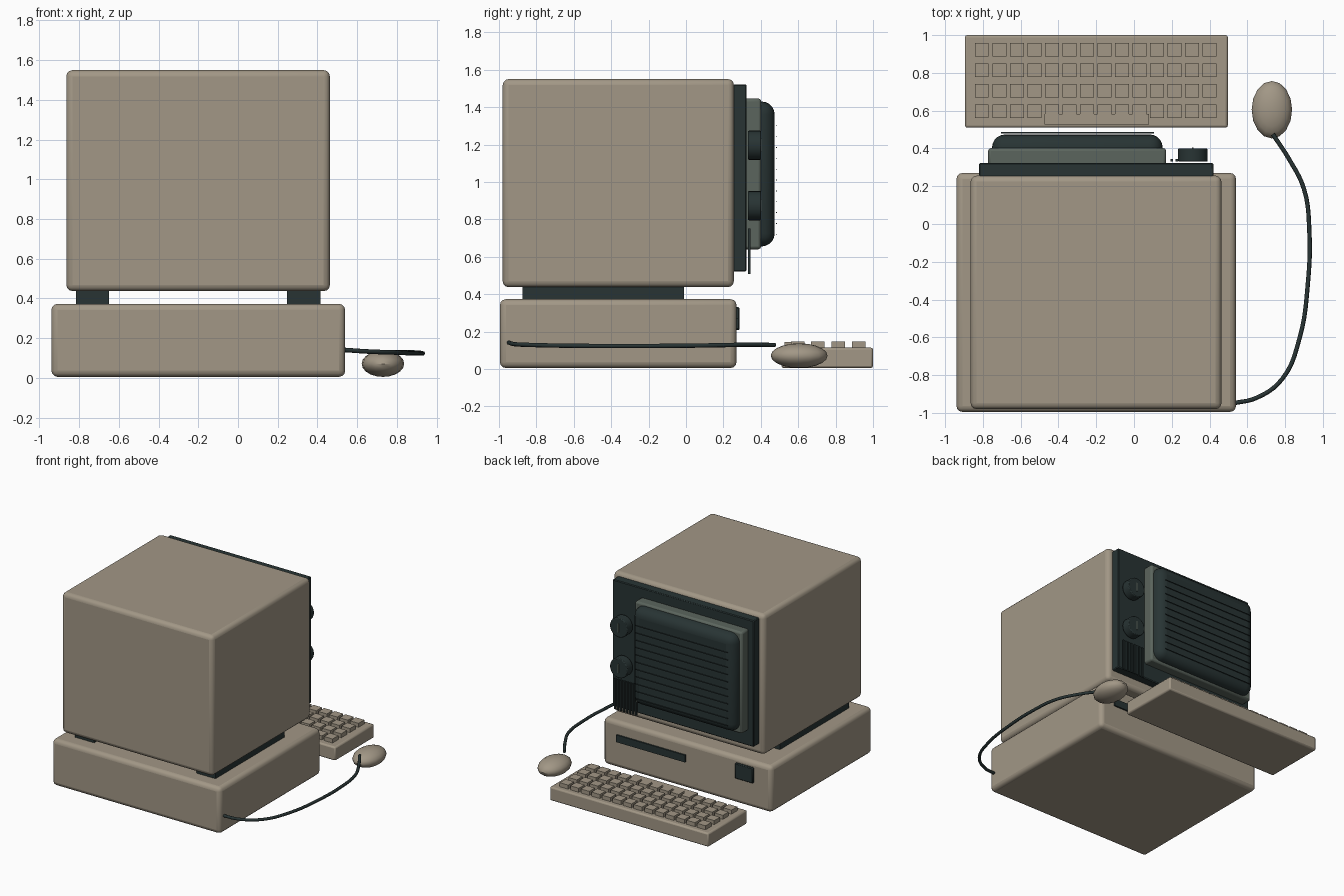
import bpy
import math

if "Cube" in bpy.data.objects:
    bpy.data.objects.remove(bpy.data.objects["Cube"])


def material(name, rgb):
    m = bpy.data.materials.new(name)
    m.diffuse_color = (*rgb, 1)
    m.use_nodes = True
    m.node_tree.nodes["Principled BSDF"].inputs["Base Color"].default_value = m.diffuse_color
    return m


BEIGE = material("warm beige plastic", (0.36, 0.31, 0.238))
DARK = material("dark slate plastic", (0.021, 0.034, 0.034))
GREY = material("grey green trim", (0.105, 0.13, 0.11))


def finish(ob, name, mat, smooth=True):
    ob.name = name
    ob.data.materials.append(mat)
    if smooth:
        bpy.ops.object.shade_smooth_by_angle(angle=math.radians(35))
    return ob


def box(name, x, y, z, mat, bevel=0.0, segments=3):
    """Box from min/max ranges with optional rounded edges."""
    bpy.ops.mesh.primitive_cube_add(
        size=1, location=[(a + b) / 2 for a, b in (x, y, z)])
    ob = bpy.context.object
    ob.scale = [b - a for a, b in (x, y, z)]
    bpy.ops.object.transform_apply(location=False, rotation=False, scale=True)
    if bevel:
        mod = ob.modifiers.new("rounding", 'BEVEL')
        mod.width = bevel
        mod.segments = segments
        mod.limit_method = 'NONE'
    return finish(ob, name, mat, bool(bevel))


# Computer case and monitor housing
box("computer_case", (-0.94, 0.54), (-0.995, 0.27), (0.005, 0.373), BEIGE, 0.032)
box("monitor_housing", (-0.865, 0.463), (-0.98, 0.256), (0.437, 1.55), BEIGE, 0.032)

# Rails between case and monitor
for side, x in (("left", (-0.817, -0.65)), ("right", (0.247, 0.415))):
    box(f"monitor_rail_{side}", x, (-0.875, -0.01), (0.36, 0.45), DARK)

# Screen assembly
box("bezel_panel", (-0.82, 0.42), (0.22, 0.323), (0.52, 1.522), DARK, 0.006, 1)
box("screen_frame", (-0.772, 0.17), (0.30, 0.402), (0.64, 1.446), GREY, 0.015, 2)
box("screen_glass", (-0.752, 0.152), (0.29, 0.474), (0.655, 1.43), DARK, 0.07, 5)
for i in range(11):
    z = 0.72 + i * 0.058
    box(f"scan_line_{i + 1}", (-0.705, 0.105), (0.480, 0.486), (z - 0.002, z + 0.002), DARK)

# Control knobs with pointer marks
for i, z in enumerate((0.873, 1.196)):
    bpy.ops.mesh.primitive_cylinder_add(
        vertices=24, radius=0.078, depth=0.07, location=(0.311, 0.366, z),
        rotation=(math.pi / 2, 0, 0))
    knob = bpy.context.object
    mod = knob.modifiers.new("rim", 'BEVEL')
    mod.width = 0.006
    mod.segments = 2
    mod.limit_method = 'ANGLE'
    finish(knob, f"control_knob_{i + 1}", DARK)
    box(f"knob_mark_{i + 1}", (0.307, 0.315), (0.398, 0.406), (z - 0.035, z + 0.035), GREY)

# Vertical speaker slats
for i in range(8):
    x = 0.2 + i * 0.0262
    box(f"speaker_slat_{i + 1}", (x - 0.007, x + 0.007), (0.332, 0.344), (0.508, 0.752), DARK)

# Disk slot and power button on the case
box("disk_slot", (-0.187, 0.417), (0.255, 0.282), (0.215, 0.272), DARK)
box("power_button", (-0.785, -0.627), (0.255, 0.286), (0.207, 0.33), DARK, 0.006, 1)

# Keyboard with key grid and space bar
box("keyboard_base", (-0.895, 0.497), (0.51, 1.0), (0.005, 0.114), BEIGE, 0.012, 2)
for row in range(4):
    for col in range(14):
        x, y = -0.806 + col * 0.0928, 0.597 + row * 0.1085
        box(f"key_{row + 1}_{col + 1}", (x - 0.037, x + 0.037),
            (y - 0.036, y + 0.036), (0.10, 0.146), BEIGE)
box("space_bar", (-0.475, 0.08), (0.527, 0.582), (0.10, 0.144), BEIGE)

# Mouse
bpy.ops.mesh.primitive_uv_sphere_add(segments=16, ring_count=10, radius=1,
                                     location=(0.73, 0.605, 0.071))
mouse = bpy.context.object
mouse.scale = (0.107, 0.152, 0.066)
bpy.ops.object.transform_apply(location=False, rotation=False, scale=True)
finish(mouse, "mouse_body", BEIGE)

# Mouse cable
path = [(0.52, -0.95, 0.142), (0.65, -0.92, 0.133), (0.785, -0.82, 0.128),
        (0.875, -0.61, 0.124), (0.92, -0.32, 0.123), (0.928, -0.03, 0.124),
        (0.9, 0.185, 0.127), (0.82, 0.345, 0.13), (0.735, 0.475, 0.128)]
curve = bpy.data.curves.new("mouse_cable", 'CURVE')
curve.dimensions = '3D'
curve.bevel_depth = 0.0115
curve.bevel_resolution = 2
curve.resolution_u = 5
curve.use_fill_caps = True
spline = curve.splines.new('BEZIER')
spline.bezier_points.add(len(path) - 1)
for point, co in zip(spline.bezier_points, path):
    point.co = co
    point.handle_left_type = point.handle_right_type = 'AUTO'
curve.materials.append(DARK)
cable = bpy.data.objects.new("mouse_cable", curve)
bpy.context.collection.objects.link(cable)
